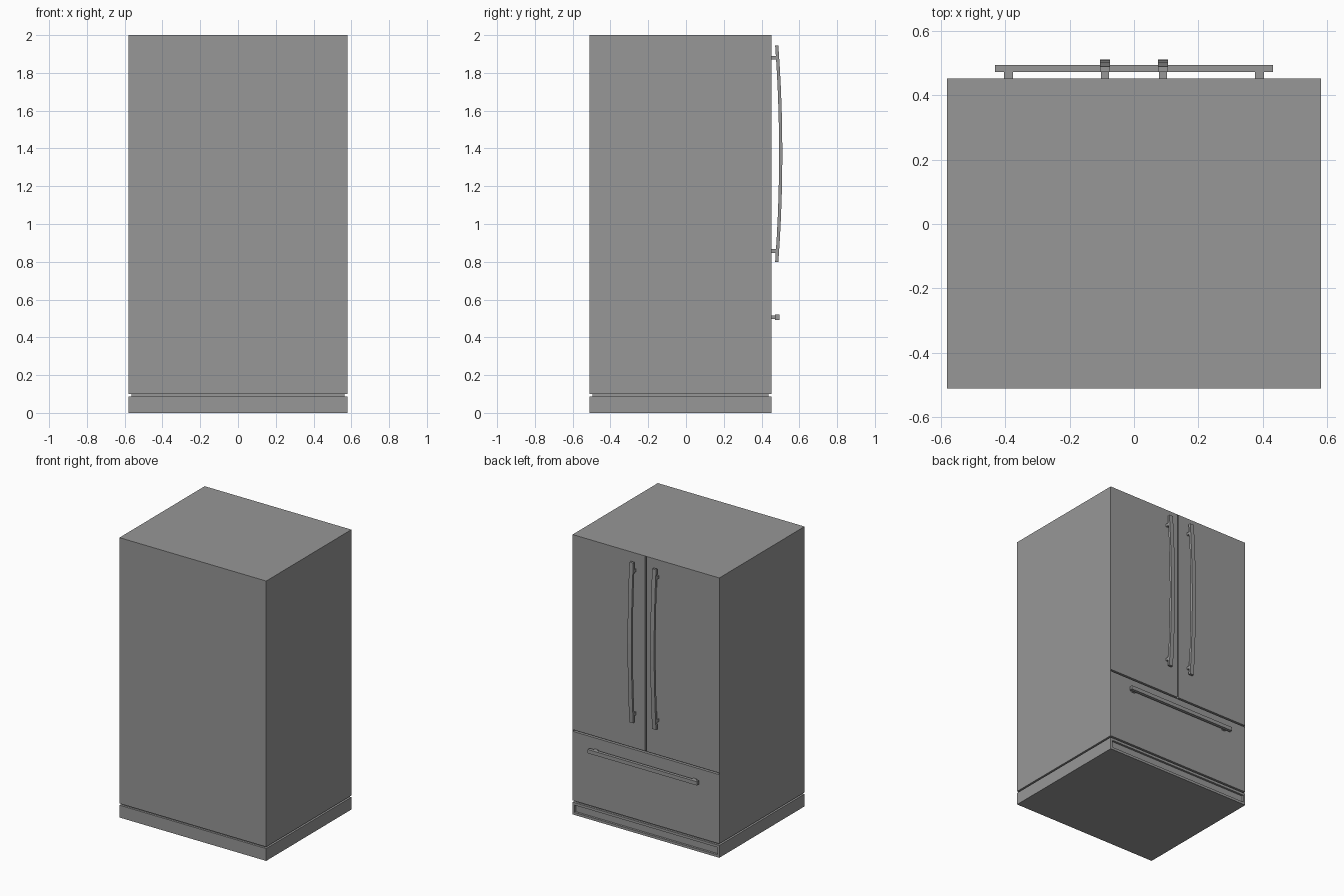
import bpy
import bmesh
from mathutils import Vector

cube = bpy.data.objects.get("Cube")
if cube:
    bpy.data.objects.remove(cube, do_unlink=True)

# Single flat grey finish
grey = bpy.data.materials.new("appliance_grey")
grey.use_nodes = True
GREY = (0.31, 0.31, 0.31, 1)
grey.diffuse_color = GREY
grey.node_tree.nodes["Principled BSDF"].inputs["Base Color"].default_value = GREY


def finish(name, bm):
    bmesh.ops.recalc_face_normals(bm, faces=bm.faces)
    mesh = bpy.data.meshes.new(name)
    bm.to_mesh(mesh)
    bm.free()
    mesh.materials.append(grey)
    obj = bpy.data.objects.new(name, mesh)
    bpy.context.collection.objects.link(obj)
    return obj


def box(name, lo, hi):
    lo, hi = Vector(lo), Vector(hi)
    bm = bmesh.new()
    bmesh.ops.create_cube(bm, size=1)
    for v in bm.verts:
        v.co = (lo + hi) / 2 + v.co * (hi - lo)
    return finish(name, bm)


def cut(target, cutter):
    cutter.hide_render = True
    cutter.hide_set(True)
    mod = target.modifiers.new(cutter.name, "BOOLEAN")
    mod.operation = "DIFFERENCE"
    mod.solver = "EXACT"
    mod.object = cutter


W, BACK, FRONT = 0.58, -0.51, 0.452
GAP = 0.006

# Cabinet with the door and drawer seams cut into its face
cabinet = box("cabinet", (-W, BACK, 0.1), (W, FRONT, 2))
cut(cabinet, box("drawer_seam_cutter", (-W + 0.003, FRONT - 0.02, 0.6 - GAP),
                 (W - 0.003, FRONT + 0.1, 0.6 + GAP)))
cut(cabinet, box("door_seam_cutter", (-GAP, FRONT - 0.02, 0.6),
                 (GAP, FRONT + 0.1, 1.997)))

# Recessed plinth and base with a shallow kick panel
box("plinth", (-W + 0.015, BACK + 0.015, 0.08), (W - 0.015, FRONT - 0.015, 0.105))
base = box("base", (-W, BACK, 0), (W, FRONT, 0.088))
cut(base, box("kick_panel_cutter", (-W + 0.015, FRONT - 0.015, 0.018),
              (W - 0.015, FRONT + 0.1, 0.07)))


# Bowed door handle: a rectangular bar swept along a shallow arc
def door_handle(name, x):
    bm = bmesh.new()
    bottom, top, steps = 0.8, 1.945, 10
    rings = []
    for i in range(steps + 1):
        t = i / steps
        z = bottom + (top - bottom) * t
        y = 0.472 + 0.021 * (1 - (2 * t - 1) ** 2)
        rings.append([bm.verts.new((x + dx, y + dy, z)) for dx, dy in
                      ((-0.015, 0), (0.015, 0), (0.015, 0.017), (-0.015, 0.017))])
    for a, b in zip(rings, rings[1:]):
        for k in range(4):
            bm.faces.new((a[k], a[k - 1], b[k - 1], b[k]))
    bm.faces.new(rings[0])
    bm.faces.new(rings[-1])
    finish(name, bm)


for side, s in (("left", 1), ("right", -1)):
    x = s * 0.09
    door_handle(side + "_door_handle", x)
    for level, z in (("lower", 0.857), ("upper", 1.88)):
        box(f"{side}_{level}_handle_post", (x - 0.013, FRONT - 0.005, z - 0.01),
            (x + 0.013, 0.48, z + 0.01))
    x = s * 0.39
    box(side + "_drawer_handle_post", (x - 0.014, FRONT - 0.005, 0.498),
        (x + 0.014, 0.475, 0.516))

# Straight drawer handle
box("drawer_handle", (-0.432, 0.472, 0.493), (0.432, 0.494, 0.52))
